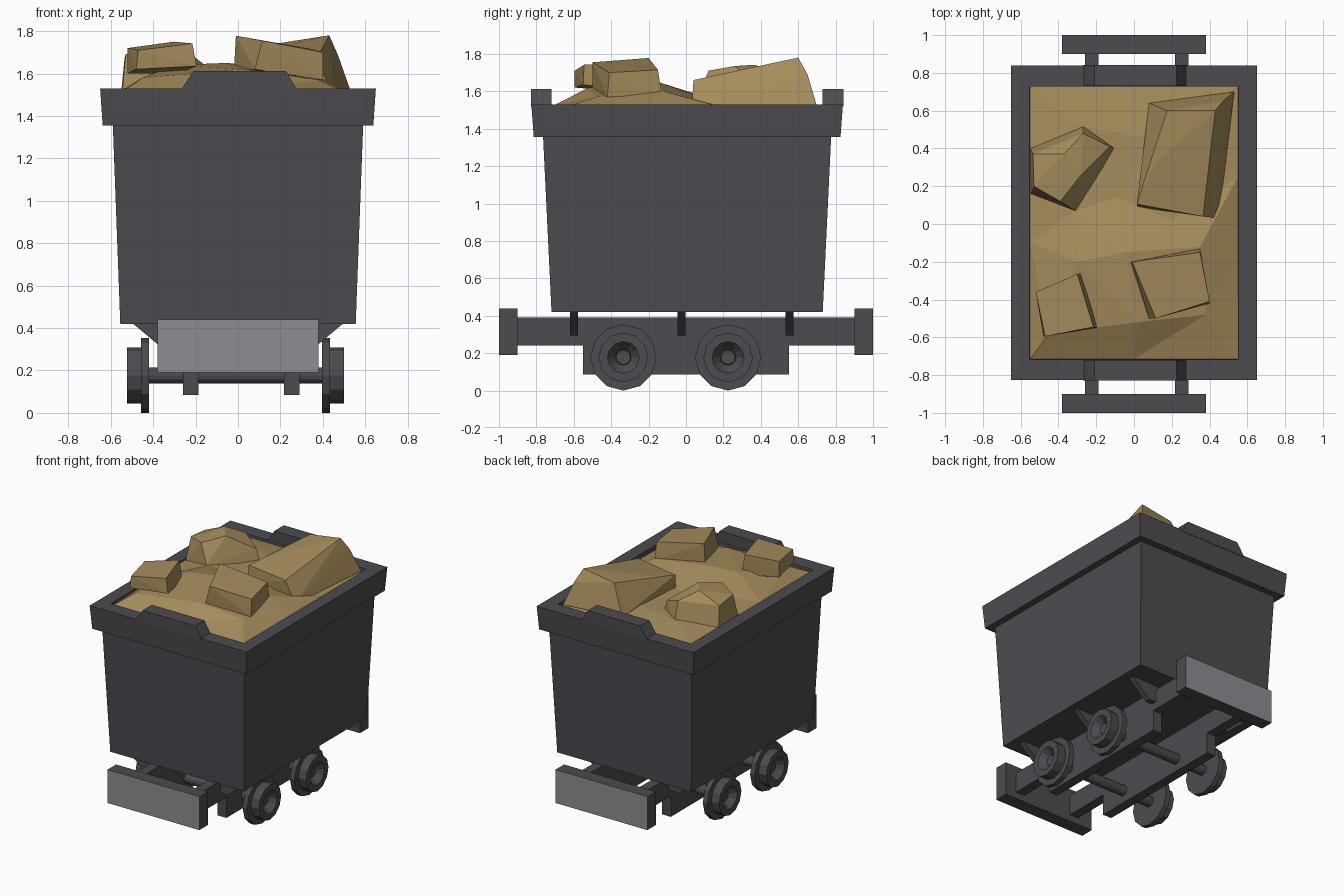
import bpy, bmesh, math
from mathutils import Vector, geometry

cube = bpy.data.objects.get("Cube")
if cube:
    bpy.data.objects.remove(cube, do_unlink=True)


def material(name, rgb):
    m = bpy.data.materials.new(name)
    m.use_nodes = True
    m.diffuse_color = (*rgb, 1)
    node = next(n for n in m.node_tree.nodes if n.type == 'BSDF_PRINCIPLED')
    node.inputs["Base Color"].default_value = (*rgb, 1)
    node.inputs["Roughness"].default_value = 0.9
    return m


IRON = material("dark iron", (0.072, 0.070, 0.080))
STEEL = material("bumper steel", (0.27, 0.27, 0.29))
ORE = material("tan ore", (0.376, 0.262, 0.105))


def finish(bm, name, *mats, fix=True):
    if fix:
        bmesh.ops.recalc_face_normals(bm, faces=bm.faces)
    me = bpy.data.meshes.new(name)
    bm.to_mesh(me)
    bm.free()
    for m in mats:
        me.materials.append(m)
    ob = bpy.data.objects.new(name, me)
    bpy.context.collection.objects.link(ob)
    return ob


def bridge(bm, rings, closed=False):
    pairs = list(zip(rings, rings[1:]))
    if closed:
        pairs.append((rings[-1], rings[0]))
    for a, b in pairs:
        n = len(a)
        for i in range(n):
            j = (i + 1) % n
            bm.faces.new((a[i], a[j], b[j], b[i]))


def prism(name, profile, place, lo, hi):
    """Extrude a 2D profile; place(u, v, t) gives the 3D point."""
    bm = bmesh.new()
    rings = [[bm.verts.new(place(u, v, t)) for u, v in profile] for t in (lo, hi)]
    bridge(bm, rings)
    for r in rings:
        bm.faces.new(r)
    return finish(bm, name, IRON)


def along_x(u, v, t):
    return (t, u, v)


def along_y(u, v, t):
    return (u, t, v)


def lathe_x(name, profile, y, z, segments=12):
    bm = bmesh.new()
    rings = []
    for x, r in profile:
        angles = [2 * math.pi * i / segments for i in range(segments)]
        rings.append([bm.verts.new((x, y + r * math.sin(a), z + r * math.cos(a))) for a in angles])
    bridge(bm, rings)
    bm.faces.new(rings[0])
    bm.faces.new(rings[-1])
    return finish(bm, name, IRON)


def hull(name, points):
    bm = bmesh.new()
    for p in points:
        bm.verts.new(p)
    bmesh.ops.convex_hull(bm, input=bm.verts)
    loose = [v for v in bm.verts if not v.link_faces]
    bmesh.ops.delete(bm, geom=loose, context='VERTS')
    return finish(bm, name, ORE)


# Tapered tub with a flared rim and an inner lip
CY = 0.006
bm = bmesh.new()
rings = []
for hx, hy, z in ((0.555, 0.725, 0.42), (0.59, 0.77, 1.355), (0.638, 0.82, 1.355),
                  (0.65, 0.833, 1.53), (0.552, 0.723, 1.53), (0.545, 0.715, 1.4)):
    corners = ((-1, -1), (1, -1), (1, 1), (-1, 1))
    rings.append([bm.verts.new((sx * hx, CY + sy * hy, z)) for sx, sy in corners])
bridge(bm, rings)
bm.faces.new(rings[0])
bm.faces.new(rings[-1])
finish(bm, "tub", IRON)

# Raised lip in the middle of each end of the rim
lip = [(-0.27, 1.52), (0.28, 1.52), (0.225, 1.612), (-0.21, 1.612)]
for name, s in (("front_lip", -1), ("back_lip", 1)):
    prism(name, lip, along_y, CY + s * 0.725, CY + s * 0.835)

# Long chassis beams, deeper in the middle
beam = [(-0.91, 0.24), (-0.55, 0.24), (-0.55, 0.085), (0.55, 0.085), (0.55, 0.24),
        (0.91, 0.24), (0.91, 0.39), (-0.91, 0.39)]
for name, x in (("right_beam", -0.223), ("left_beam", 0.253)):
    prism(name, beam, along_x, x - 0.036, x + 0.036)

# Sloped brackets that carry the tub on the beams
for i, y in enumerate((-0.598, -0.024, 0.554)):
    for side, s in (("right", -1), ("left", 1)):
        bracket = [(s * 0.5, 0.425), (s * 0.345, 0.295), (s * 0.23, 0.295), (s * 0.23, 0.425)]
        prism(f"{side}_bracket_{i + 1}", bracket, along_y, y - 0.021, y + 0.021)

# Bumpers with a bright outer face
for name, s in (("front_bumper", -1), ("back_bumper", 1)):
    box = [(-0.38, 0.19), (0.38, 0.19), (0.38, 0.44), (-0.38, 0.44)]
    ob = prism(name, box, along_y, s * 0.9, s * 1.0)
    ob.data.materials.append(STEEL)
    for f in ob.data.polygons:
        if f.normal.y * s > 0.9:
            f.material_index = 1

# Flanged wheels with dished hubs, and their axles
AXLE_Z = 0.177
wheel = [(0.408, 0.177), (0.446, 0.177), (0.446, 0.132), (0.512, 0.132),
         (0.512, 0.085), (0.46, 0.042), (0.47, 0.038)]
for end, y in (("front", -0.335), ("back", 0.225)):
    for side, s in (("right", -1), ("left", 1)):
        lathe_x(f"{end}_{side}_wheel", [(s * x - 0.012, r) for x, r in wheel], y, AXLE_Z)
    lathe_x(f"{end}_axle", [(-0.43, 0.038), (0.41, 0.038)], y, AXLE_Z)

# Faceted heap of ore filling the tub
heap = [(-0.55, -0.715, 1.51), (0, -0.715, 1.52), (0.55, -0.715, 1.49), (0.55, -0.2, 1.5),
        (0.55, 0.25, 1.5), (0.55, 0.728, 1.5), (-0.05, 0.728, 1.51), (-0.55, 0.728, 1.51),
        (-0.55, 0.45, 1.52), (-0.55, -0.1, 1.52),
        (-0.45, -0.58, 1.58), (0.02, -0.52, 1.62), (0.38, -0.48, 1.57), (-0.3, -0.2, 1.64),
        (-0.05, -0.15, 1.65), (0.35, -0.12, 1.6), (-0.31, 0.07, 1.58), (-0.09, 0.14, 1.55),
        (0.2, 0.02, 1.57), (0.12, 0.45, 1.55), (-0.3, 0.52, 1.55)]
flat = [Vector(p[:2]) for p in heap]
out = geometry.delaunay_2d_cdt(flat, [], [], 0, 1e-5)
bm = bmesh.new()
verts = [bm.verts.new((p.x, p.y, heap[src[0]][2])) for p, src in zip(out[0], out[3])]
for tri in out[2]:
    f = bm.faces.new([verts[i] for i in tri])
    f.normal_update()
    if f.normal.z < 0:
        f.normal_flip()
finish(bm, "ore_heap", ORE, fix=False)

# Big ore lumps: upper corners, then lower corners
hull("front_right_lump", [
    (-0.3, -0.265, 1.75), (-0.52, -0.36, 1.72), (-0.47, -0.595, 1.71), (-0.215, -0.545, 1.742),
    (-0.28, -0.26, 1.6), (-0.52, -0.36, 1.6), (-0.48, -0.595, 1.62), (-0.195, -0.55, 1.635)])
hull("front_left_lump", [
    (-0.01, -0.2, 1.778), (0.35, -0.15, 1.715), (0.4, -0.41, 1.7), (0.115, -0.5, 1.755),
    (-0.02, -0.2, 1.6), (0.35, -0.13, 1.58), (0.4, -0.42, 1.57), (0.08, -0.5, 1.62)])
hull("back_left_lump", [
    (0.175, 0.6, 1.74), (0.43, 0.6, 1.78), (0.365, 0.04, 1.66), (0.015, 0.105, 1.655),
    (0.1, 0.31, 1.7), (0.47, 0.65, 1.69), (0.08, 0.64, 1.52), (0.53, 0.7, 1.52),
    (0.45, 0.03, 1.51), (0.02, 0.09, 1.53)])
hull("back_right_lump", [
    (-0.37, 0.37, 1.742), (-0.28, 0.26, 1.735), (-0.535, 0.37, 1.67), (-0.39, 0.12, 1.71),
    (-0.53, 0.2, 1.69), (-0.27, 0.48, 1.68), (-0.13, 0.41, 1.62), (-0.31, 0.07, 1.58),
    (-0.545, 0.16, 1.52), (-0.55, 0.4, 1.52), (-0.27, 0.52, 1.53), (-0.1, 0.4, 1.53)])
